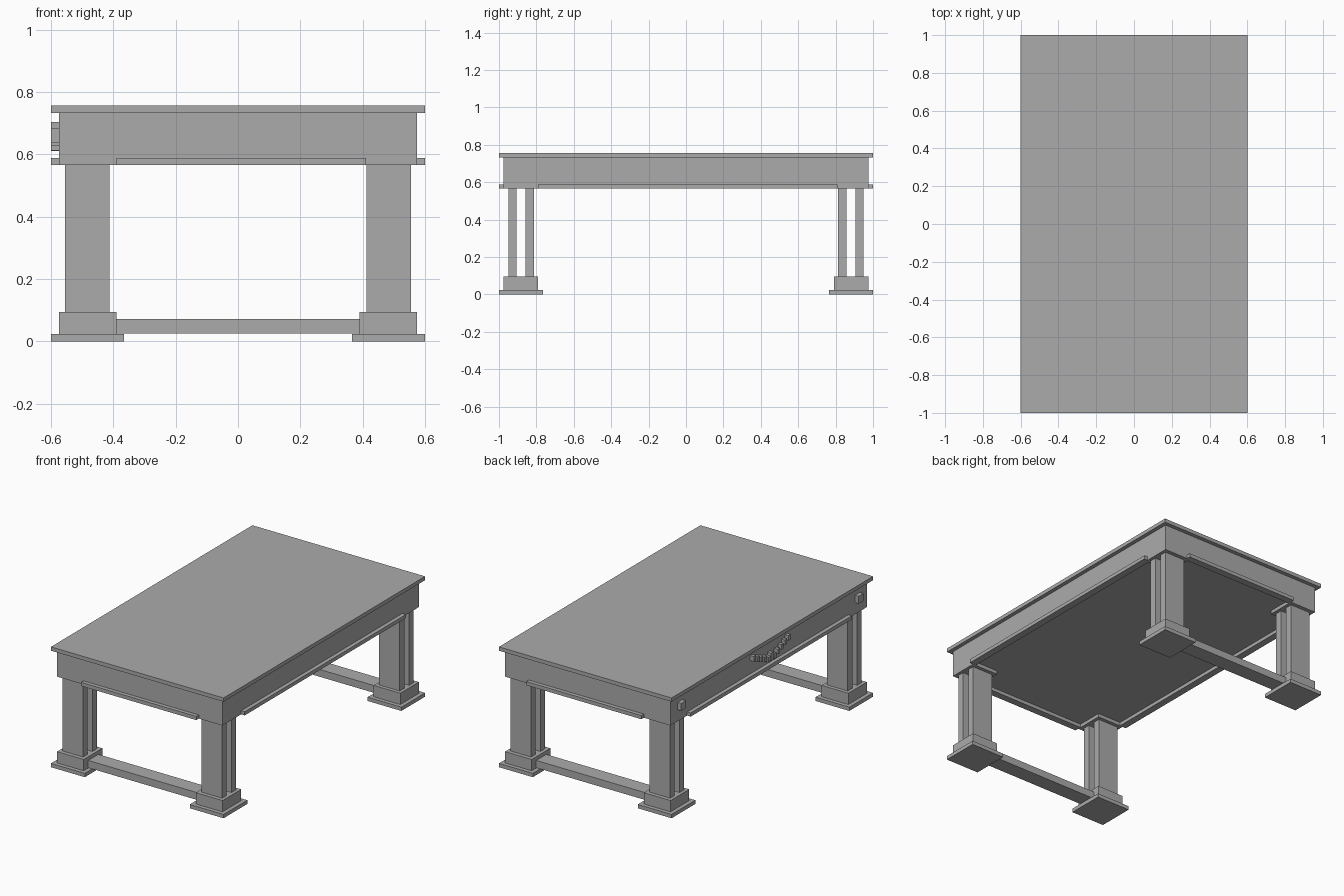
import bpy
from mathutils import Vector

if "Cube" in bpy.data.objects:
    bpy.data.objects.remove(bpy.data.objects["Cube"], do_unlink=True)

grey = bpy.data.materials.new("plain_grey")
grey.use_nodes = True
grey.diffuse_color = (0.41, 0.41, 0.41, 1)
grey.node_tree.nodes["Principled BSDF"].inputs["Base Color"].default_value = grey.diffuse_color


def box(name, x, y, z):
    """Box spanning the given (low, high) ranges, in any order."""
    lo = Vector(min(r) for r in (x, y, z))
    hi = Vector(max(r) for r in (x, y, z))
    bpy.ops.mesh.primitive_cube_add(size=1, location=(lo + hi) / 2)
    ob = bpy.context.object
    ob.name = name
    for v in ob.data.vertices:
        v.co *= hi - lo
    ob.data.materials.append(grey)
    return ob


def span(sign, a, b):
    return (sign * a, sign * b)


# Table top and apron
box("table_top", (-0.6, 0.6), (-1, 1), (0.732, 0.756))
box("apron", (-0.575, 0.575), (-0.975, 0.975), (0.588, 0.732))

# Four legs: foot plate, plinth, two planks with a gap, and cap
for sx, side in ((1, "left"), (-1, "right")):
    for sy, end in ((-1, "front"), (1, "back")):
        tag = f"{end}_{side}"
        box(f"foot_plate_{tag}", span(sx, 0.365, 0.6), span(sy, 0.765, 1), (0, 0.024))
        box(f"plinth_{tag}", span(sx, 0.39, 0.575), span(sy, 0.79, 0.975), (0.024, 0.095))
        box(f"leg_cap_{tag}", span(sx, 0.39, 0.575), span(sy, 0.79, 0.975), (0.566, 0.588))
        for part, a, b in (("inner", 0.813, 0.858), ("outer", 0.905, 0.95)):
            box(f"{part}_plank_{tag}", span(sx, 0.412, 0.555), span(sy, a, b), (0.095, 0.566))

# Stretchers between the plinths, and trim strips under the apron
for sy, end in ((-1, "front"), (1, "back")):
    box(f"stretcher_{end}", (-0.39, 0.39), span(sy, 0.83, 0.93), (0.026, 0.072))
    box(f"trim_{end}", (-0.39, 0.41), span(sy, 0.955, 1), (0.566, 0.589))
for sx, side in ((1, "left"), (-1, "right")):
    box(f"trim_{side}", span(sx, 0.555, 0.6), (-0.79, 0.81), (0.566, 0.589))

# Square studs and a stepped wing ornament on the right side
face = (-0.6, -0.575)
for sy, end in ((-1, "front"), (1, "back")):
    box(f"stud_{end}", face, span(sy, 0.858, 0.905), (0.638, 0.685))
    for i in range(5):
        y = 0.018 + 0.036 * i
        low = 0.612 + 0.015 * i
        box(f"wing_{end}_{i + 1}", face, span(sy, y, y + 0.022), (low, low + 0.032))
box("ornament_centre", face, (-0.012, 0.012), (0.61, 0.66))
